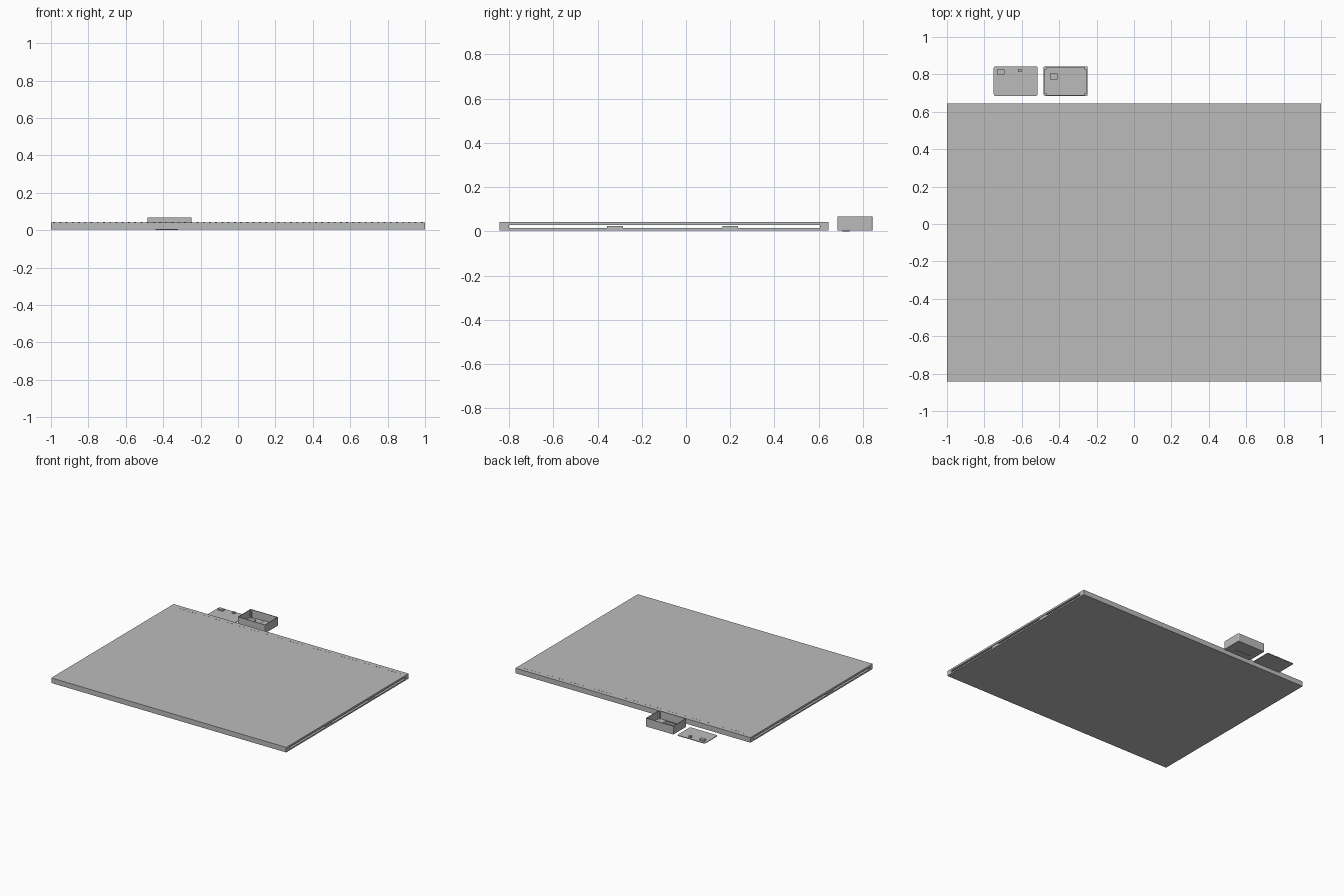
import bpy, bmesh

cube = bpy.data.objects.get("Cube")
if cube:
    bpy.data.objects.remove(cube, do_unlink=True)

grey = bpy.data.materials.new("plain_grey")
grey.use_nodes = True
colour = (0.5, 0.5, 0.5, 1)
grey.diffuse_color = colour
grey.node_tree.nodes["Principled BSDF"].inputs["Base Color"].default_value = colour


def finish(name, bm):
    bmesh.ops.recalc_face_normals(bm, faces=bm.faces)
    mesh = bpy.data.meshes.new(name)
    bm.to_mesh(mesh)
    bm.free()
    mesh.materials.append(grey)
    obj = bpy.data.objects.new(name, mesh)
    bpy.context.collection.objects.link(obj)
    return obj


def add_box(bm, x, y, z):
    """Add a box from (min, max) ranges."""
    verts = bmesh.ops.create_cube(bm, size=1)["verts"]
    for v in verts:
        for i, (low, high) in enumerate((x, y, z)):
            v.co[i] = low if v.co[i] < 0 else high
    return verts


def box(name, x, y, z, corner=0):
    bm = bmesh.new()
    add_box(bm, x, y, z)
    if corner:
        upright = [e for e in bm.edges
                   if abs(e.verts[0].co.z - e.verts[1].co.z) > 1e-5]
        bmesh.ops.bevel(bm, geom=upright, offset=corner, segments=4,
                        profile=0.5, affect='EDGES')
    return finish(name, bm)


base, top = 0.003, 0.042
width = (-1, 1)

# Wide panel: two sheets held apart by edge bars, open at both ends
box("bottom_sheet", width, (-0.80, 0.605), (base, 0.014))
box("top_sheet", width, (-0.80, 0.605), (0.028, top))
box("front_bar", width, (-0.842, -0.80), (base, top))
box("rear_bar", width, (0.605, 0.645), (base, top))
for name, y in (("front_batten", -0.32), ("rear_batten", 0.20)):
    box(name, width, (y - 0.036, y + 0.036), (0.014, 0.024))

# Row of tiny studs along the rear bar
bm = bmesh.new()
count = 60
for i in range(count):
    x = -1 + 2 * (i + 0.5) / count
    add_box(bm, (x - 0.005, x + 0.005), (0.608, 0.614), (top, top + 0.001))
finish("stud_row", bm)

# Open case with hollow interior
x0, x1, y0, y1 = -0.483, -0.248, 0.685, 0.843
wall, rim, floor = 0.005, 0.067, 0.008
case = box("open_case", (x0, x1), (y0, y1), (base, rim), 0.006)
cutter = box("case_cutter", (x0 + wall, x1 - wall), (y0 + wall, y1 - wall),
             (floor, rim + 0.05))
cutter.hide_render = True
cutter.hide_viewport = True
cut = case.modifiers.new("hollow", 'BOOLEAN')
cut.operation = 'DIFFERENCE'
cut.solver = 'EXACT'
cut.object = cutter

# Corner posts inside the case
bm = bmesh.new()
post = 0.011
for x in (x0 + wall, x1 - wall - post):
    for y in (y0 + wall, y1 - wall - post):
        add_box(bm, (x, x + post), (y, y + post), (floor, rim - 0.008))
finish("case_posts", bm)

# Parts on the case floor
box("large_block", (-0.36, -0.262), (0.755, 0.832), (floor, 0.014))
box("small_block", (-0.45, -0.41), (0.773, 0.805), (floor, 0.018))
box("long_connector", (-0.44, -0.32), (0.708, 0.738), (0, 0.014))
box("connector_key", (-0.435, -0.325), (0.712, 0.718), (0.014, 0.018))

# Loose lid beside the case
lid_top = 0.008
box("lid", (-0.75, -0.515), (y0, y1), (base, lid_top), 0.01)
box("lid_socket", (-0.732, -0.692), (0.80, 0.825), (lid_top, 0.02))
box("lid_button", (-0.62, -0.602), (0.813, 0.828), (lid_top, 0.02))
